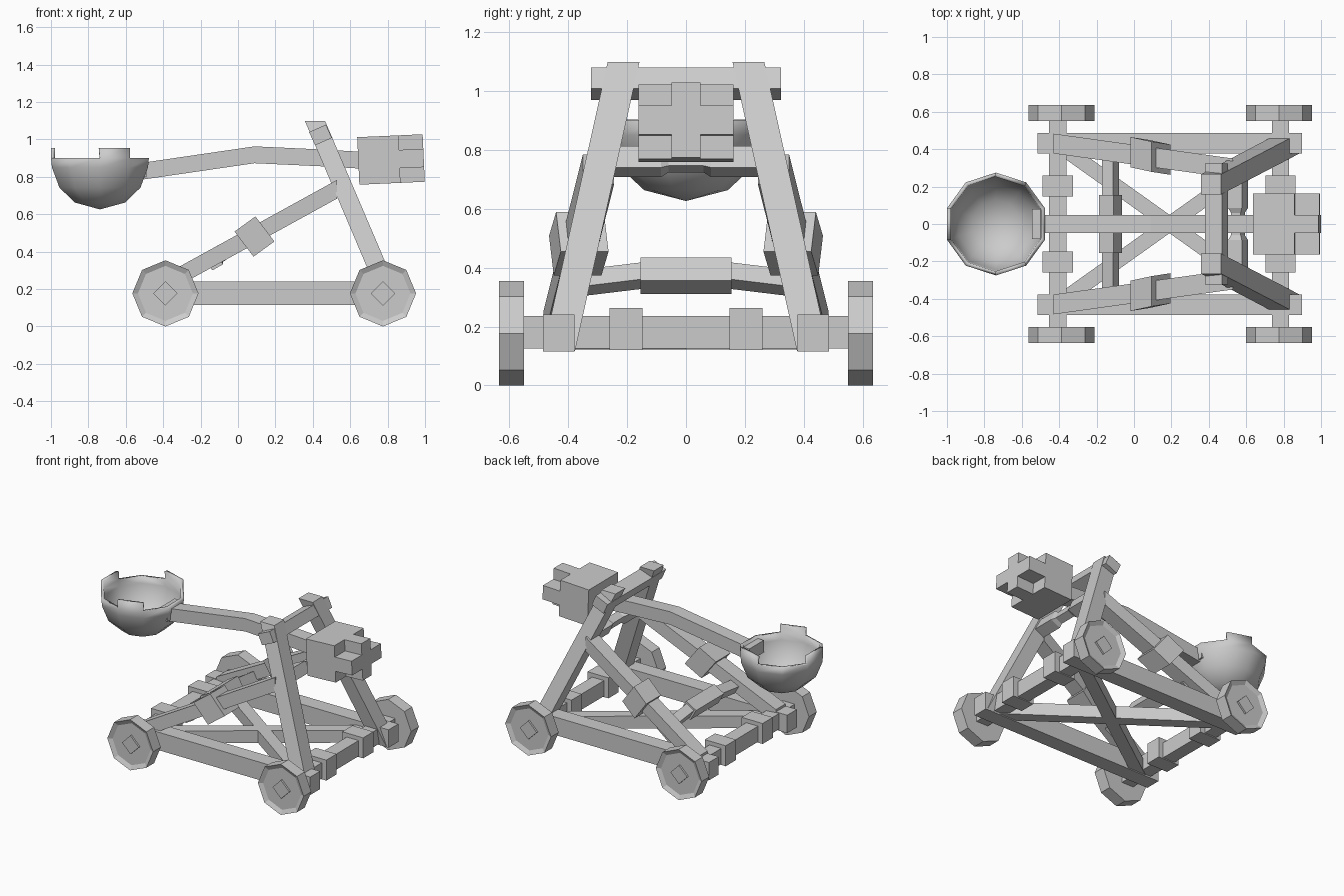
import bpy, bmesh
from math import sin, cos, pi, radians
from mathutils import Vector as V

if "Cube" in bpy.data.objects:
    bpy.data.objects.remove(bpy.data.objects["Cube"])


def make(name, bm, mirror=False):
    bmesh.ops.recalc_face_normals(bm, faces=bm.faces)
    me = bpy.data.meshes.new(name)
    bm.to_mesh(me)
    bm.free()
    ob = bpy.data.objects.new(name, me)
    bpy.context.collection.objects.link(ob)
    if mirror:
        m = ob.modifiers.new("Mirror", "MIRROR")
        m.use_axis = (False, True, False)
        m.use_mirror_merge = False
    return ob


def loft(name, rings, mirror=False):
    """Closed solid through matching rings of points."""
    bm = bmesh.new()
    vs = [[bm.verts.new(p) for p in r] for r in rings]
    n = len(rings[0])
    for a, b in zip(vs, vs[1:]):
        for i in range(n):
            j = (i + 1) % n
            bm.faces.new((a[i], a[j], b[j], b[i]))
    bm.faces.new(vs[0])
    bm.faces.new(vs[-1])
    return make(name, bm, mirror)


def rect(c, u, v):
    c, u, v = V(c), V(u), V(v)
    return [c - u - v, c + u - v, c + u + v, c - u + v]


def box(name, x0, x1, y0, y1, z0, z1, mirror=False):
    c = ((x0 + x1) / 2, (y0 + y1) / 2)
    u, v = ((x1 - x0) / 2, 0, 0), (0, (y1 - y0) / 2, 0)
    return loft(name, [rect((*c, z), u, v) for z in (z0, z1)], mirror)


def crossbar(name, stations, deg, mirror=False):
    """Bar along y; stations are (x, y, z, half_u, half_v), section tilted by deg."""
    a = radians(deg)
    return loft(name, [rect((x, y, z), (hu * cos(a), 0, hu * sin(a)),
                            (-hv * sin(a), 0, hv * cos(a)))
                       for x, y, z, hu, hv in stations], mirror)


# wheels with recessed faces and diamond hubs, axles and axle blocks
for end, wx, ax in (("rear", -0.388, -0.408), ("front", 0.775, 0.783)):
    bm = bmesh.new()
    pts = [(wx + 0.177 * sin(i * pi / 4), 0.177 + 0.177 * cos(i * pi / 4)) for i in range(8)]
    a, b = [[bm.verts.new((x, y, z)) for x, z in pts] for y in (0.55, 0.635)]
    for i in range(8):
        j = (i + 1) % 8
        bm.faces.new((a[i], a[j], b[j], b[i]))
    bm.faces.new(a)
    face = bm.faces.new(b)
    bmesh.ops.recalc_face_normals(bm, faces=bm.faces)
    bmesh.ops.inset_region(bm, faces=[face], thickness=0.03)
    bmesh.ops.translate(bm, verts=face.verts, vec=(0, -0.015, 0))
    make(end + "_wheel", bm, True)
    crossbar(end + "_hub", [(wx, y, 0.177, 0.046, 0.046) for y in (0.56, 0.633)], 45, True)
    box(end + "_axle", ax - 0.046, ax + 0.046, -0.56, 0.56, 0.126, 0.235)
    box(end + "_axle_block", ax - 0.081, ax + 0.081, 0.147, 0.26, 0.12, 0.263, True)

# base frame: side beams and crossed floor braces
box("side_beam", -0.517, 0.898, 0.378, 0.486, 0.115, 0.24, True)
d = V((1.19, 0.86, 0)).normalized()
n = V((-d.y, d.x, 0)) * 0.04
for k, s in enumerate((1, -1)):
    nn = V((n.x, n.y * s, 0))
    loft("floor_brace_%d" % (k + 1),
         [rect((x, y * s, 0.165), nn, (0, 0, 0.043)) for x, y in ((-0.40, -0.42), (0.78, 0.42))])

# leaning posts
loft("post", [rect((0.83, 0.431, 0.116), (0.055, 0, 0), (0, 0.054, 0)),
              rect((0.412, 0.212, 1.098), (0.054, 0, 0), (0, 0.054, 0))], True)

# diagonal braces and their collars
loft("diagonal_brace", [rect((x, y, z), (0, 0.053, 0), (0, 0, 0.05))
                        for x, y, z in ((-0.43, 0.43, 0.206), (0.53, 0.297, 0.734))], True)
u = V((0.069 * cos(radians(36)), -0.012, 0.069 * sin(radians(36))))
v = V((-0.084 * sin(radians(37)), 0.008, 0.084 * cos(radians(37))))
loft("brace_collar", [rect((0.088, y, 0.481), u, v) for y in (0.283, 0.445)], True)

# cross bars: top stop, narrowed pivot bar, middle tie with thick centre
crossbar("top_crossbar", [(0.441, y, 1.024, 0.049, 0.039) for y in (-0.323, 0.323)], 24)
crossbar("pivot_bar", [(0.556, y, 0.76, h, h) for y, h in
                       ((-0.27, 0.04), (-0.085, 0.04), (-0.06, 0.028),
                        (0.06, 0.028), (0.085, 0.04), (0.27, 0.04))], 24)
crossbar("tie_bar_centre", [(-0.125, y, 0.372, 0.045, 0.045) for y in (-0.155, 0.155)], 30)
crossbar("tie_bar_end", [(-0.125, 0.14, 0.374, 0.033, 0.033),
                         (-0.125, 0.38, 0.345, 0.033, 0.033)], 30, True)

# throwing arm
loft("throwing_arm", [rect((x, 0, z), (0, 0.048, 0), (0, 0, 0.045)) for x, z in
                      ((-0.50, 0.832), (0.088, 0.918), (0.436, 0.902), (0.68, 0.888))])
box("bowl_bracket", -0.545, -0.488, -0.08, 0.08, 0.80, 0.885)

# counterweight: block with a cross shaped end
t = radians(2.6)


def tilt(x, y, z):
    return (0.818 + x * cos(t) - z * sin(t), y, 0.893 + x * sin(t) + z * cos(t))


W, H, S = 0.162, 0.127, 0.049
square = [(-W, -H), (W, -H), (W, H), (-W, H)]
cross = [(-S, -H), (S, -H), (S, -S), (W, -S), (W, S), (S, S),
         (S, H), (-S, H), (-S, S), (-W, S), (-W, -S), (-S, -S)]
loft("counterweight_block", [[tilt(x, *p) for p in square] for x in (-0.175, 0.045)])
loft("counterweight_cross", [[tilt(x, *p) for p in cross] for x in (0.045, 0.175)])

# ten sided bowl with three raised rim tabs
bm = bmesh.new()
cx = -0.738


def ring_point(i, r, z):
    a = radians(18 + 36 * i)
    return bm.verts.new((cx + r * cos(a), r * sin(a), z))


rings = [[ring_point(i, r, z) for i in range(10)] for r, z in
         ((0.142, 0.663), (0.228, 0.743), (0.270, 0.85), (0.275, 0.90))]
pole = bm.verts.new((cx, 0, 0.626))
for i in range(10):
    j = (i + 1) % 10
    bm.faces.new((pole, rings[0][j], rings[0][i]))
    for a, b in zip(rings, rings[1:]):
        bm.faces.new((a[i], a[j], b[j], b[i]))
for i in (1, 4, 7):
    j = i + 1
    bm.faces.new((rings[-1][i], rings[-1][j], ring_point(j, 0.275, 0.955), ring_point(i, 0.275, 0.955)))
bowl = make("bowl", bm)
m = bowl.modifiers.new("Wall", "SOLIDIFY")
m.thickness = 0.022
# open shell: thicken toward whichever side is inside
f = bowl.data.polygons[1]
outward = f.normal.dot(f.center - V((cx, 0, 0.9))) > 0
m.offset = -1 if outward else 1
bpy.context.view_layer.objects.active = bowl
bowl.select_set(True)
bpy.ops.object.shade_smooth_by_angle(angle=radians(50))
